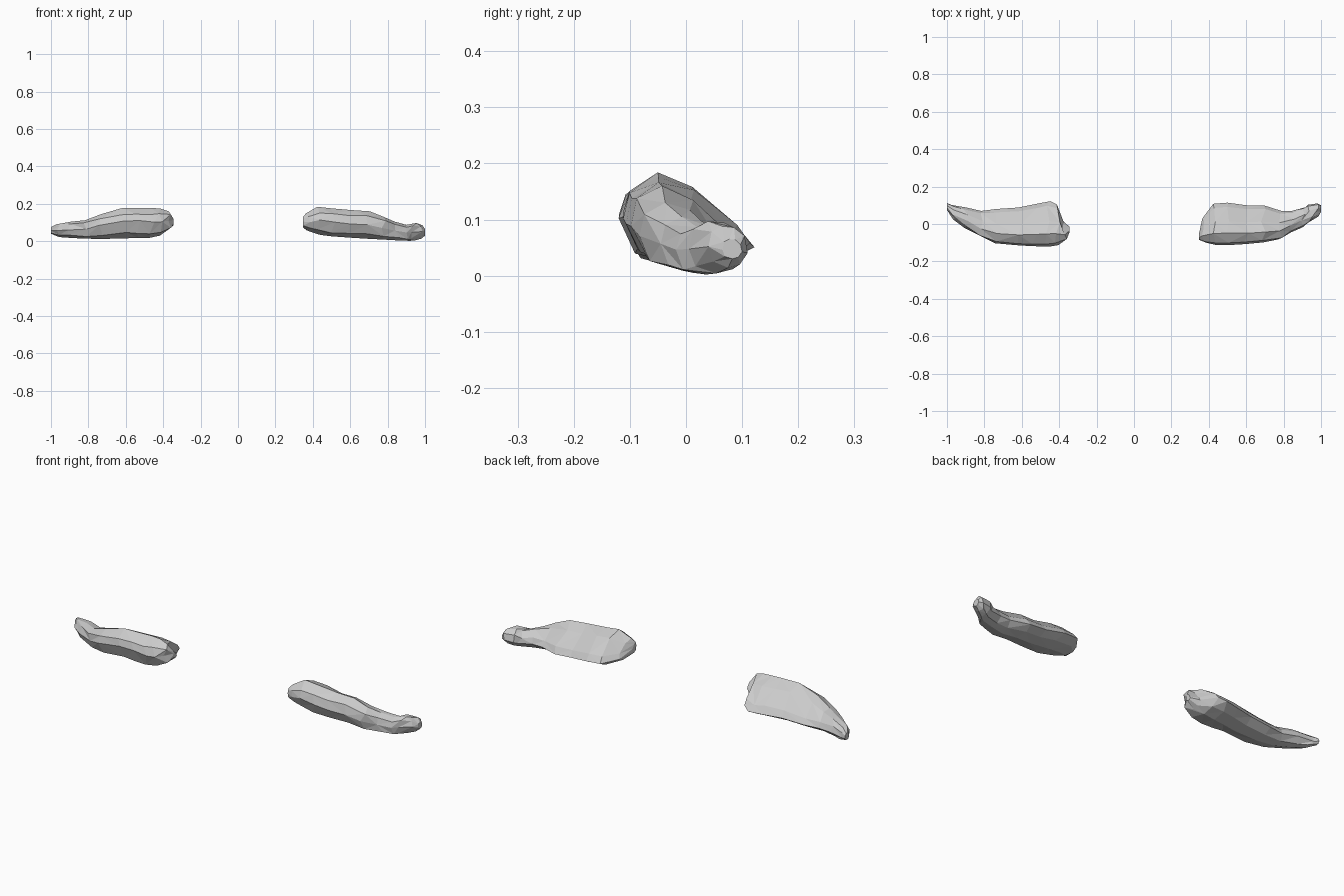
import bpy, bmesh, random

# Cross-section (depth, height): steep front, ridge near front, slope to thin back
BODY = [(0, .55), (.05, .82), (.28, 1), (.56, .82), (.9, .43),
        (1, .22), (.8, .05), (.5, 0), (.12, .17)]
# Rounder section used toward the narrow outer tip
TIP = [(0, .5), (.08, .85), (.35, 1), (.65, .97), (.92, .75),
       (1, .4), (.8, .08), (.5, 0), (.12, .15)]


def stone(name, stations, seed):
    """Loft faceted sections; station = x, y front, y back, z low, z high."""
    rng = random.Random(seed)
    bm = bmesh.new()
    rings = []
    n = len(BODY)
    for x, yf, yb, z0, z1 in stations:
        t = min(1, max(0, (abs(x) - .72) / .2))
        inner = 0 < len(rings) < len(stations) - 1
        ring = []
        for (u, v), (tu, tv) in zip(BODY, TIP):
            u += (tu - u) * t
            v += (tv - v) * t
            dx = rng.uniform(-.014, .014) if inner else 0
            dv = rng.uniform(-.05, .03) if .1 < v < .95 else 0
            ring.append(bm.verts.new((x + dx, yf + u * (yb - yf),
                                      z0 + (v + dv) * (z1 - z0))))
        rings.append(ring)
    for a, b in zip(rings, rings[1:]):
        for i in range(n):
            j = (i + 1) % n
            if rng.random() < .5:
                bm.faces.new((a[i], a[j], b[j]))
                bm.faces.new((a[i], b[j], b[i]))
            else:
                bm.faces.new((a[i], a[j], b[i]))
                bm.faces.new((a[j], b[j], b[i]))
    bm.faces.new(rings[0])
    bm.faces.new(rings[-1])
    bmesh.ops.recalc_face_normals(bm, faces=bm.faces)
    mesh = bpy.data.meshes.new(name)
    bm.to_mesh(mesh)
    bm.free()
    obj = bpy.data.objects.new(name, mesh)
    bpy.context.collection.objects.link(obj)


# Left stone, outer tip to broad inner end
stone("left_stone", [
    (-1.0, .075, .112, .04, .075),
    (-.965, .025, .102, .022, .09),
    (-.90, -.02, .088, .018, .105),
    (-.82, -.07, .07, .014, .112),
    (-.73, -.103, .08, .012, .145),
    (-.61, -.115, .088, .015, .178),
    (-.53, -.119, .108, .018, .178),
    (-.46, -.12, .122, .018, .178),
    (-.41, -.113, .105, .03, .175),
    (-.37, -.085, .015, .055, .16),
    (-.345, -.045, -.015, .085, .12)], 4)

# Right stone, broad inner end to outer tip
stone("right_stone", [
    (.348, -.085, -.05, .075, .13),
    (.375, -.1, .03, .055, .148),
    (.43, -.112, .108, .034, .184),
    (.51, -.112, .114, .026, .176),
    (.60, -.107, .1, .018, .166),
    (.69, -.098, .1, .013, .16),
    (.78, -.083, .07, .009, .13),
    (.85, -.045, .07, .005, .105),
    (.905, -.018, .09, .002, .087),
    (.94, .005, .103, .004, .097),
    (.98, .04, .11, .014, .088),
    (1.0, .065, .1, .03, .065)], 9)
